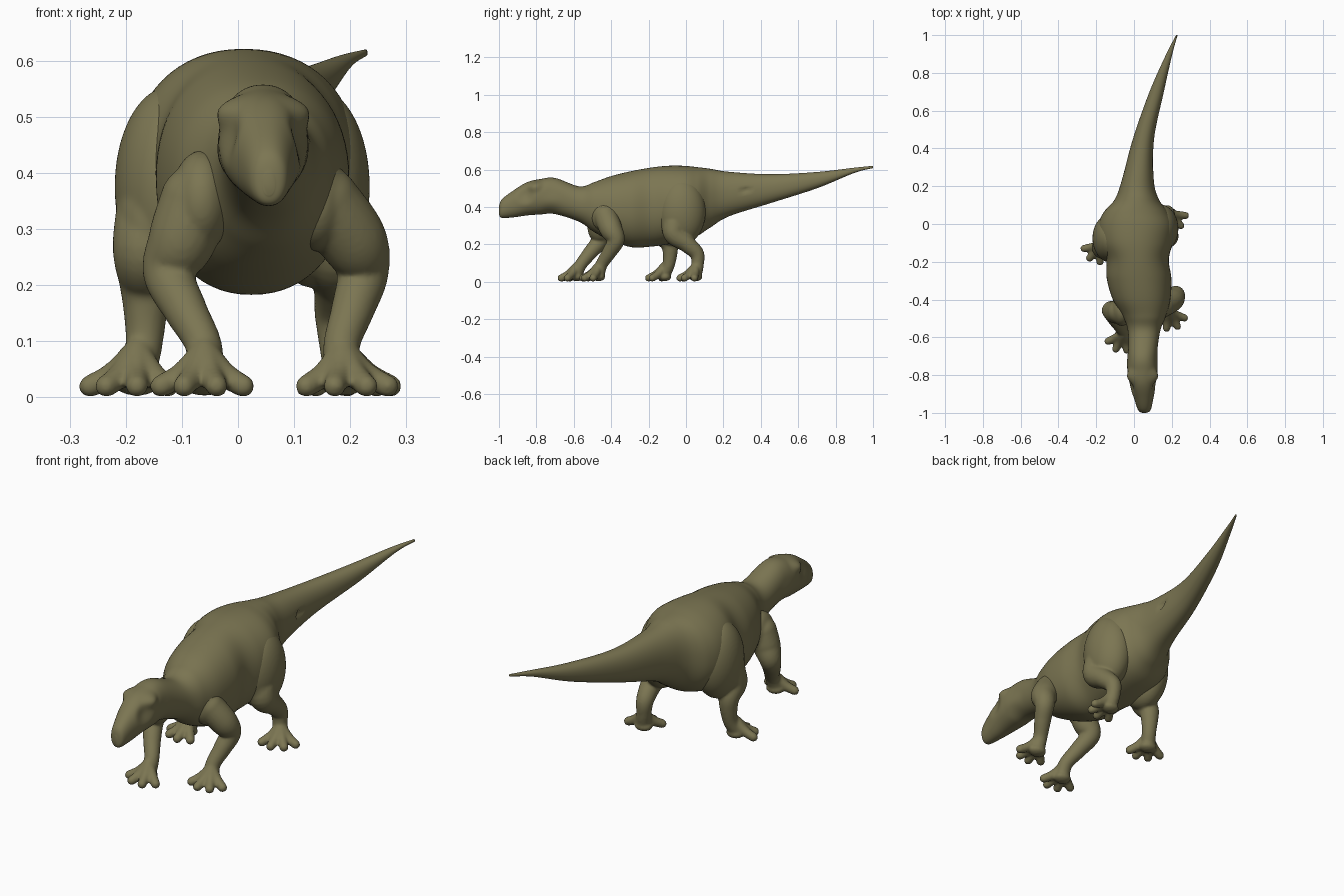
import bpy
import bmesh
from math import cos, sin, pi, copysign, radians
from mathutils import Vector, Matrix

cube = bpy.data.objects.get("Cube")
if cube:
    bpy.data.objects.remove(cube, do_unlink=True)

# One olive hide colour
HIDE = (0.2, 0.18, 0.085, 1)
hide = bpy.data.materials.new("olive_hide")
hide.use_nodes = True
hide.diffuse_color = HIDE
hide.node_tree.nodes["Principled BSDF"].inputs["Base Color"].default_value = HIDE


def spline(rows, steps):
    """Smooth curve through rows of numbers, any number of columns."""
    rows = [rows[0], *rows, rows[-1]]
    result = []
    for before, start, end, after in zip(rows, rows[1:], rows[2:], rows[3:]):
        for i in range(steps):
            t = i / steps
            point = []
            for p, q, r, s in zip(before, start, end, after):
                leave, arrive = (r - p) / 2, (s - q) / 2
                bend = r - q
                point.append(q + leave * t + (3 * bend - 2 * leave - arrive) * t * t
                             + (leave + arrive - 2 * bend) * t * t * t)
            result.append(point)
    return result + [list(rows[-1])]


def loft(bm, rings):
    """Skin a list of point rings and close both ends."""
    loops = [[bm.verts.new(point) for point in ring] for ring in rings]
    count = len(loops[0])
    for near, far in zip(loops, loops[1:]):
        for i in range(count):
            j = (i + 1) % count
            bm.faces.new((near[i], near[j], far[j], far[i]))
    bm.faces.new(loops[0])
    bm.faces.new(loops[-1])


def ball(bm, centre, radii):
    matrix = Matrix.Translation(centre) @ Matrix.Diagonal((*radii, 1))
    bmesh.ops.create_icosphere(bm, subdivisions=4, radius=1, matrix=matrix)


def tube(bm, path, sides=20):
    """Round-ended tube through (x, y, z, radius) points."""
    rows = spline(path, 8)
    points = [Vector(row[:3]) for row in rows]
    rings, side = [], Vector((1, 0, 0))
    for i, (point, row) in enumerate(zip(points, rows)):
        along = (points[min(i + 1, len(points) - 1)] - points[max(i - 1, 0)]).normalized()
        side = (side - along * side.dot(along)).normalized()
        up = along.cross(side)
        turns = [2 * pi * k / sides for k in range(sides)]
        rings.append([point + row[3] * (side * cos(a) + up * sin(a)) for a in turns])
    loft(bm, rings)
    for row in (rows[0], rows[-1]):
        ball(bm, row[:3], [row[3]] * 3)


def finish(name, bm):
    bmesh.ops.recalc_face_normals(bm, faces=bm.faces)
    mesh = bpy.data.meshes.new(name)
    bm.to_mesh(mesh)
    bm.free()
    mesh.materials.append(hide)
    for face in mesh.polygons:
        face.use_smooth = True
    obj = bpy.data.objects.new(name, mesh)
    bpy.context.collection.objects.link(obj)
    return obj


# Head, trunk and tail stations: y, centre x, top, bottom, half width
BODY = [
    (-1, .055, .4, .36, .01),
    (-.985, .055, .44, .342, .033),
    (-.92, .051, .49, .345, .052),
    (-.85, .046, .532, .355, .071),
    (-.78, .045, .549, .36, .08),
    (-.7, .045, .555, .362, .076),
    (-.57, .053, .51, .32, .085),
    (-.49, .055, .533, .265, .113),
    (-.4, .04, .565, .22, .152),
    (-.29, .027, .592, .185, .171),
    (-.19, .018, .61, .188, .166),
    (-.1, .01, .62, .2, .194),
    (-.01, .012, .62, .22, .2),
    (.06, .01, .613, .245, .172),
    (.13, .015, .604, .29, .117),
    (.23, .02, .588, .35, .085),
    (.45, .05, .575, .42, .056),
    (.7, .12, .587, .5, .038),
    (.9, .187, .61, .582, .016),
    (1, .227, .62, .608, .004),
]


def body_ring(row, sides=64):
    y, x, top, bottom, half = row
    ring = []
    for i in range(sides):
        # Slightly squared ellipse
        c, s = [copysign(abs(v) ** .92, v) for v in (cos(2 * pi * i / sides), sin(2 * pi * i / sides))]
        ring.append((x + half * c, y, (top + bottom + (top - bottom) * s) / 2))
    return ring


def press(bm, centre, radius, push):
    """Push the skin sideways around a point, fading outwards."""
    for v in bm.verts:
        near = 1 - (v.co - Vector(centre)).length / radius
        if near > 0:
            v.co.x += push * near * near * (3 - 2 * near)


bm = bmesh.new()
loft(bm, [body_ring(row) for row in spline(BODY, 9)])
# Eye sockets, brow ridges and jowls on both sides of the head
for side in (-1, 1):
    for out, y, z, radius, push in ((.072, -.86, .465, .06, -.014),
                                    (.066, -.81, .522, .055, .02),
                                    (.075, -.72, .42, .07, .007)):
        press(bm, (.046 + side * out, y, z), radius, side * push)
# Small pit on the left of the tail
press(bm, (.1, .32, .49), .022, -.02)
finish("body_head_and_tail", bm)

# Limb radii and joint heights, from shoulder or hip down to the foot
GIRTHS = (.064, .061, .047, .039, .033, .035)
FRONT_HEIGHTS = (.35, .28, .222, .158, .095, .045)
REAR_HEIGHTS = (.36, .265, .203, .15, .09, .045)
SHOULDER = Vector((.055, .085, .09))
HIP = Vector((.1, .13, .18))


def leg(name, heights, muscle, inset, joints, facing):
    bm = bmesh.new()
    path = [(x, y, z, r) for (x, y), z, r in zip(joints, heights, GIRTHS)]
    tube(bm, path)
    # Shoulder or hip mass, and the bulge of the upper limb
    root, lower = Vector(path[0][:3]), Vector(path[1][:3])
    ball(bm, root + Vector(inset), muscle)
    ball(bm, root.lerp(lower, .5), muscle * .6)
    # Fleshy sole and a fan of four blunt toes sloping from the ankle
    x, y = joints[-1]
    ball(bm, (x, y, .026), (.042, .036, .023))
    for i in range(4):
        angle = radians(facing + 40 * (i - 1.5))
        dx, dy = .085 * cos(angle), .085 * sin(angle)
        tube(bm, [(x, y, .082, .024),
                  (x + dx / 2, y + dy / 2, .042, .022),
                  (x + dx, y + dy, .02, .02)])
    obj = finish(name, bm)
    # Melt the masses into one skin
    blend = obj.modifiers.new("blend", 'REMESH')
    blend.mode = 'VOXEL'
    blend.voxel_size = .006
    blend.use_smooth_shade = True
    soften = obj.modifiers.new("soften", 'SMOOTH')
    soften.iterations = 7


leg("front_left_leg", FRONT_HEIGHTS, SHOULDER, (-.01, .01, 0),
    [(.152, -.43), (.205, -.4), (.222, -.375), (.205, -.41), (.185, -.45), (.187, -.468)], -80)
leg("front_right_leg", FRONT_HEIGHTS, SHOULDER, (.01, .01, 0),
    [(-.075, -.465), (-.1, -.465), (-.123, -.46), (-.095, -.51), (-.062, -.56), (-.06, -.585)], -95)
leg("rear_left_leg", REAR_HEIGHTS, HIP, (-.025, .015, .015),
    [(.16, -.04), (.175, -.065), (.18, .005), (.175, .058), (.178, .062), (.187, .052)], -65)
leg("rear_right_leg", REAR_HEIGHTS, HIP, (.03, .015, .015),
    [(-.15, -.09), (-.163, -.125), (-.165, -.09), (-.165, -.085), (-.168, -.093), (-.18, -.115)], -110)
